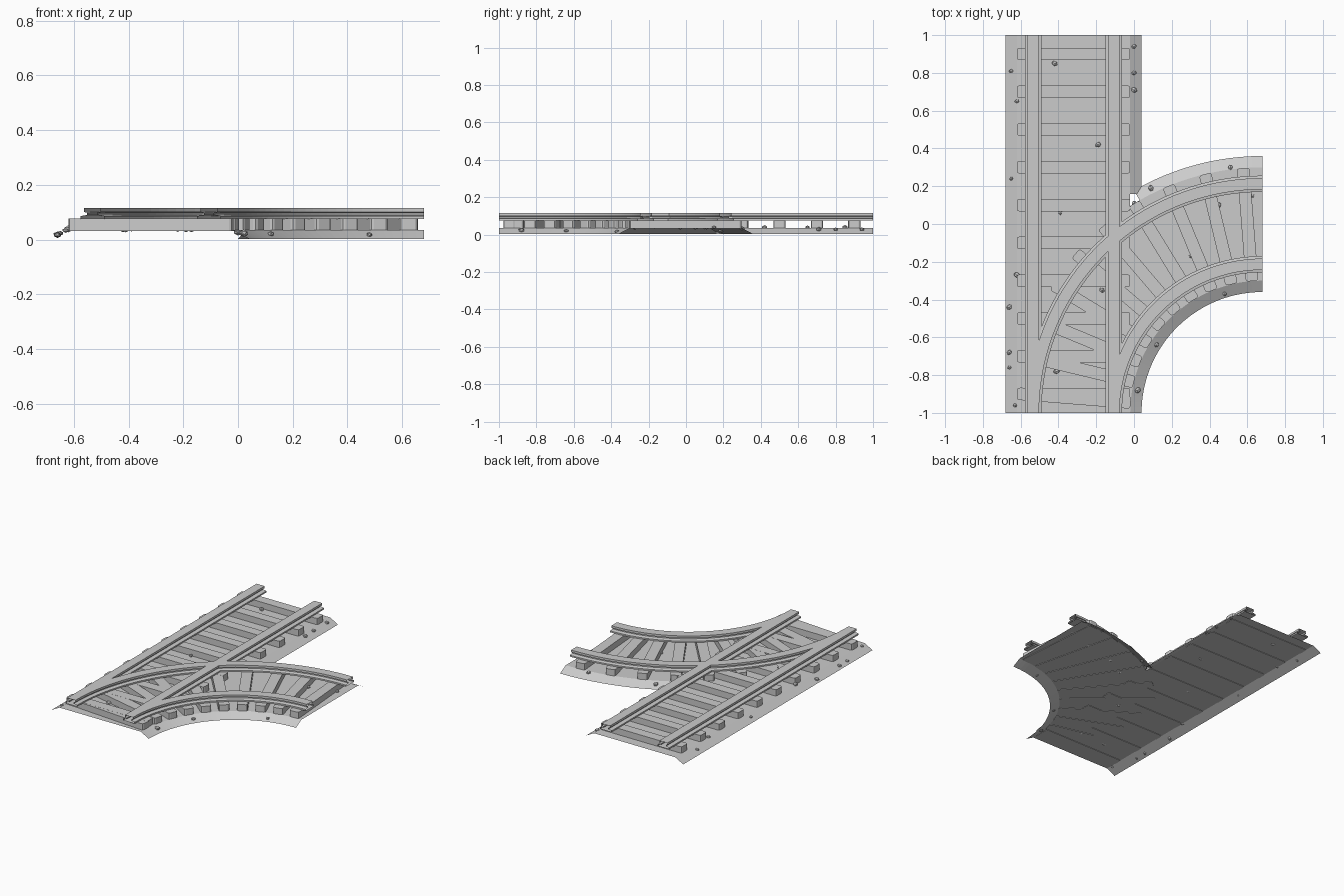
import bpy, bmesh, random
from math import sin, cos, pi, hypot
from mathutils import Matrix, Vector

random.seed(4)
if "Cube" in bpy.data.objects:
    bpy.data.objects.remove(bpy.data.objects["Cube"])

grey = bpy.data.materials.new("stone_grey")
grey.use_nodes = True
colour = (0.6, 0.6, 0.6, 1)
grey.diffuse_color = colour
grey.node_tree.nodes["Principled BSDF"].inputs["Base Color"].default_value = colour

GAUGE = 0.213      # rail distance from the track centre line
FLAT, EDGE = 0.3, 0.36   # half widths of the ballast top and foot
BED, FOOT = 0.035, 0.003


def straight(u, t):
    """Point on the straight track, u to the right, t from 0 to 1."""
    return -0.32 + u, 2 * t - 1


def curved(u, t):
    """Point on the quarter-turn branch."""
    a = t * pi / 2
    return 0.68 - (1 - u) * cos(a), -1 + (1 - u) * sin(a)


def finish(bm, name):
    mesh = bpy.data.meshes.new(name)
    bm.to_mesh(mesh)
    bm.free()
    mesh.materials.append(grey)
    obj = bpy.data.objects.new(name, mesh)
    bpy.context.collection.objects.link(obj)
    return obj


def sweep(name, path, profile, steps, closed, skip=None):
    """Sweep a (u, z) profile along a path, leaving out faces chosen by skip."""
    bm = bmesh.new()
    rows = []
    for t in steps:
        rows.append([bm.verts.new((*path(u, t), z)) for u, z in profile])
    count = len(profile)
    for a, b in zip(rows, rows[1:]):
        for i in range(count if closed else count - 1):
            j = (i + 1) % count
            quad = (a[i], a[j], b[j], b[i])
            centre = sum((v.co for v in quad), Vector()) / 4
            if not (skip and skip(i, centre)):
                bm.faces.new(quad)
    if closed:
        bmesh.ops.recalc_face_normals(bm, faces=bm.faces)
    return finish(bm, name)


# Ballast beds: open sheets with sloping shoulders, merged at the junction
arc_steps = [i / 36 for i in range(37)]
bed = [(-EDGE, FOOT), (-FLAT, BED), (FLAT, BED), (EDGE, FOOT)]
sweep("straight_ballast", straight, bed, [0, 0.58, 1], False,
      lambda i, c: i == 2 and c.y < 0)
sweep("curved_ballast", curved, bed, arc_steps, False,
      lambda i, c: i == 0 and c.x < 0)

# Rails: wide foot, narrow web, wide head
half = [(0.043, 0.076), (0.043, 0.086), (0.018, 0.09),
        (0.018, 0.098), (0.03, 0.101), (0.03, 0.115)]
rail = half + [(-u, z) for u, z in reversed(half)]
for track, path, steps in (("straight", straight, [0, 1]), ("curved", curved, arc_steps)):
    for side, offset in (("left", -GAUGE), ("right", GAUGE)):
        sweep(f"{track}_{side}_rail", path, [(u + offset, z) for u, z in rail], steps, True)


# Sleepers: chamfered blocks lying across the track
def sleepers(name, path, turn, top):
    bm = bmesh.new()
    for i in range(10):
        t = (i + 0.5) / 10
        low = BED - 0.003
        place = (Matrix.Translation((*path(0, t), (low + top) / 2))
                 @ Matrix.Rotation(-turn * t, 4, "Z")
                 @ Matrix.Diagonal((0.6, 0.066, top - low, 1)))
        verts = bmesh.ops.create_cube(bm, size=1, matrix=place)["verts"]
        edges = {e for v in verts for e in v.link_edges}
        upright = [e for e in edges if abs(e.verts[0].co.z - e.verts[1].co.z) > 0.01]
        bmesh.ops.bevel(bm, geom=upright, offset=0.012, segments=2,
                        profile=0.5, affect="EDGES")
    return finish(bm, name)


sleepers("straight_sleepers", straight, 0, 0.077)
sleepers("curved_sleepers", curved, pi / 2, 0.0765)

# Loose stones scattered over the ballast
spots = [(-.65, .81), (-.62, .65), (-.65, .24), (-.62, -.27), (-.66, -.44), (-.66, -.68),
         (-.66, -.76), (-.63, -.96), (-.42, .85), (-.19, .42), (-.39, .06), (-.17, -.35),
         (-.41, -.78), (-.22, -.77), (0, .94), (0, .8), (0, .71), (0, .11), (.09, .19),
         (.23, .05), (.45, .1), (.51, .3), (.63, .15), (.09, -.03), (.3, -.17),
         (.48, -.37), (.12, -.64), (.02, -.88)]
bm = bmesh.new()
for x, y in spots:
    across = min(abs(x + 0.32), abs(hypot(x - 0.68, y + 1) - 1))
    slope = max(0, (across - FLAT) / (EDGE - FLAT))
    z = BED + (FOOT - BED) * min(1, slope) + 0.004
    size = random.uniform(0.011, 0.019)
    place = (Matrix.Translation((x, y, max(z, size * 0.7)))
             @ Matrix.Rotation(random.uniform(0, pi), 4, "Z")
             @ Matrix.Diagonal((size, size * 0.8, size * 0.7, 1)))
    bmesh.ops.create_icosphere(bm, subdivisions=1, radius=1, matrix=place)
finish(bm, "loose_stones")

# Face the ballast sheets upward
for name in ("straight_ballast", "curved_ballast"):
    mesh = bpy.data.objects[name].data
    if mesh.polygons[0].normal.z < 0:
        mesh.flip_normals()
